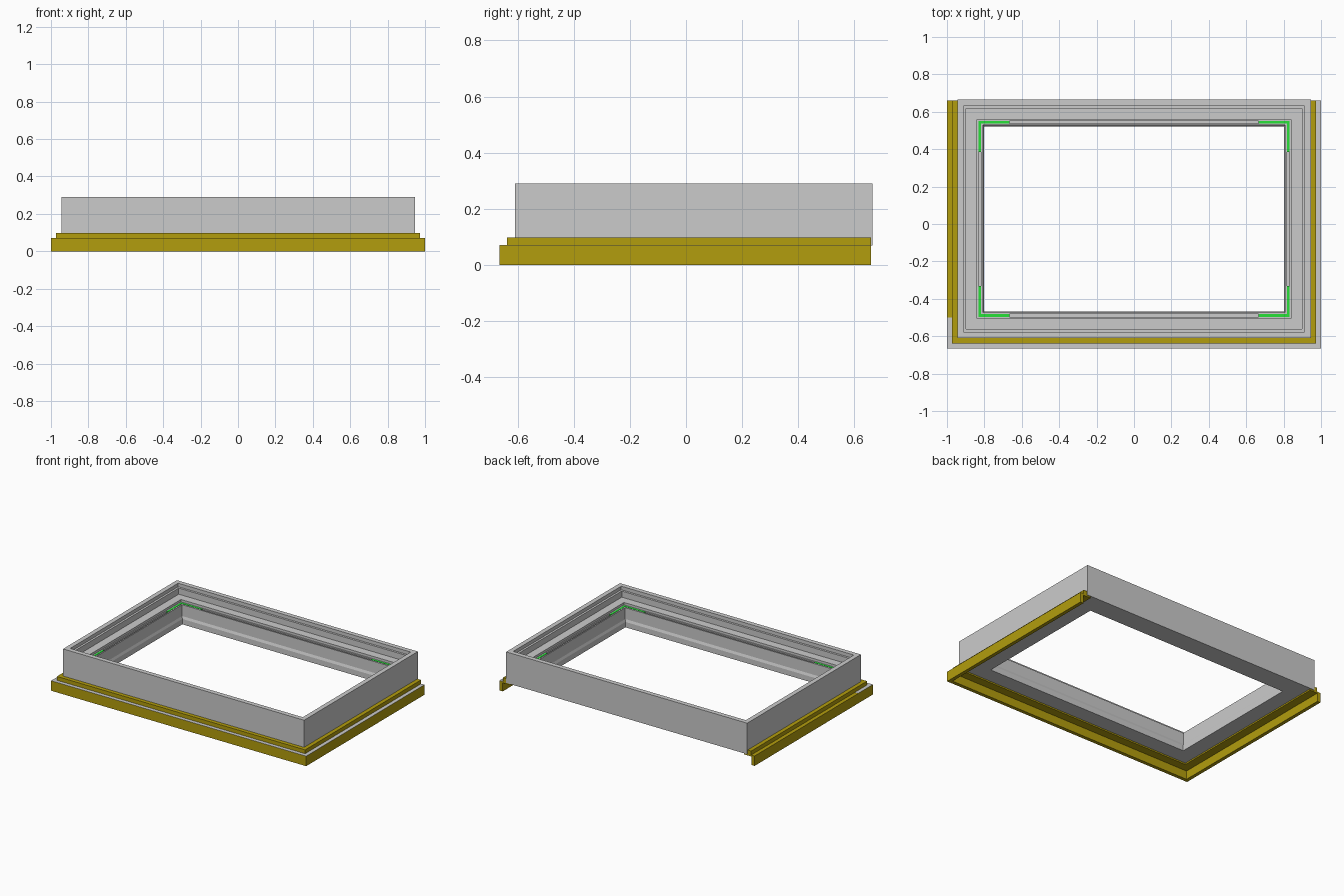
import bpy, bmesh

if "Cube" in bpy.data.objects:
    bpy.data.objects.remove(bpy.data.objects["Cube"])

X, Y0, Y1 = 0.945, -0.61, 0.665   # outer rectangle of the frame


def material(name, color):
    m = bpy.data.materials.new(name)
    m.diffuse_color = color
    m.use_nodes = True
    m.node_tree.nodes["Principled BSDF"].inputs["Base Color"].default_value = m.diffuse_color
    return m


yellow = material("yellow", (0.45, 0.34, 0.004, 1))
green = material("green", (0.02, 0.75, 0.04, 1))


def finish(name, bm, mat=None):
    bmesh.ops.recalc_face_normals(bm, faces=bm.faces)
    me = bpy.data.meshes.new(name)
    bm.to_mesh(me)
    bm.free()
    ob = bpy.data.objects.new(name, me)
    bpy.context.collection.objects.link(ob)
    if mat:
        me.materials.append(mat)
    return ob


def sweep(name, profile, stations, closed, mat=None):
    """Sweep an (inset, z) profile along stations, each mapping inset -> (x, y)."""
    bm = bmesh.new()
    rings = [[bm.verts.new((*st(d), z)) for d, z in profile] for st in stations]
    n = len(profile)
    for i in range(len(rings) if closed else len(rings) - 1):
        a, b = rings[i], rings[(i + 1) % len(rings)]
        for j in range(n):
            k = (j + 1) % n
            bm.faces.new((a[j], a[k], b[k], b[j]))
    if not closed:
        bm.faces.new(rings[0])
        bm.faces.new(rings[-1])
    return finish(name, bm, mat)


def front_left(d): return (-X + d, Y0 + d)
def front_right(d): return (X - d, Y0 + d)
def back_right(d): return (X - d, Y1 - d)
def back_left(d): return (-X + d, Y1 - d)
def side_end(s, y): return lambda d: (s * (X - d), y)


# Main frame: stepped rim, glazing ledge with groove, moulded inner wall
sweep("frame",
      [(0, 0.07), (0, 0.29), (0.033, 0.29), (0.033, 0.265), (0.048, 0.265),
       (0.048, 0.222), (0.106, 0.222), (0.106, 0.205), (0.114, 0.205),
       (0.114, 0.185), (0.128, 0.185), (0.128, 0.205), (0.137, 0.205),
       (0.137, 0.125), (0.143, 0.108), (0.143, 0.07)],
      [front_left, front_right, back_right, back_left], True)

# Yellow trim wrapping the left, front and right sides
sweep("edge_trim",
      [(0.03, 0.07), (0, 0.07), (0, 0.098), (-0.028, 0.098), (-0.028, 0.07),
       (-0.055, 0.07), (-0.055, 0), (-0.03, 0), (-0.03, 0.06), (0.03, 0.06)],
      [side_end(-1, 0.66), front_left, front_right, side_end(1, 0.66)], False, yellow)

# Thin grey cap on the trim ledge
sweep("ledge_cap",
      [(-0.0285, 0.0695), (-0.0285, 0.071), (-0.055, 0.071), (-0.055, 0.0695)],
      [side_end(-1, -0.5), front_left, front_right, side_end(1, 0.66)], False)

# Green L-shaped brackets sitting in the groove at each corner
ARM, A, B, ZB, ZT = 0.165, 0.114, 0.128, 0.185, 0.207
for sx, sy, yedge, label in ((-1, -1, Y0, "front_left"), (1, -1, Y0, "front_right"),
                             (-1, 1, Y1, "back_left"), (1, 1, Y1, "back_right")):
    bm = bmesh.new()
    outline = [(A, A), (A + ARM, A), (A + ARM, B), (B, B), (B, A + ARM), (A, A + ARM)]
    face = bm.faces.new([bm.verts.new((sx * (X - u), yedge - sy * v, ZB)) for u, v in outline])
    top = bmesh.ops.extrude_face_region(bm, geom=[face])["geom"]
    bmesh.ops.translate(bm, vec=(0, 0, ZT - ZB),
                        verts=[g for g in top if isinstance(g, bmesh.types.BMVert)])
    finish("corner_bracket_" + label, bm, green)
